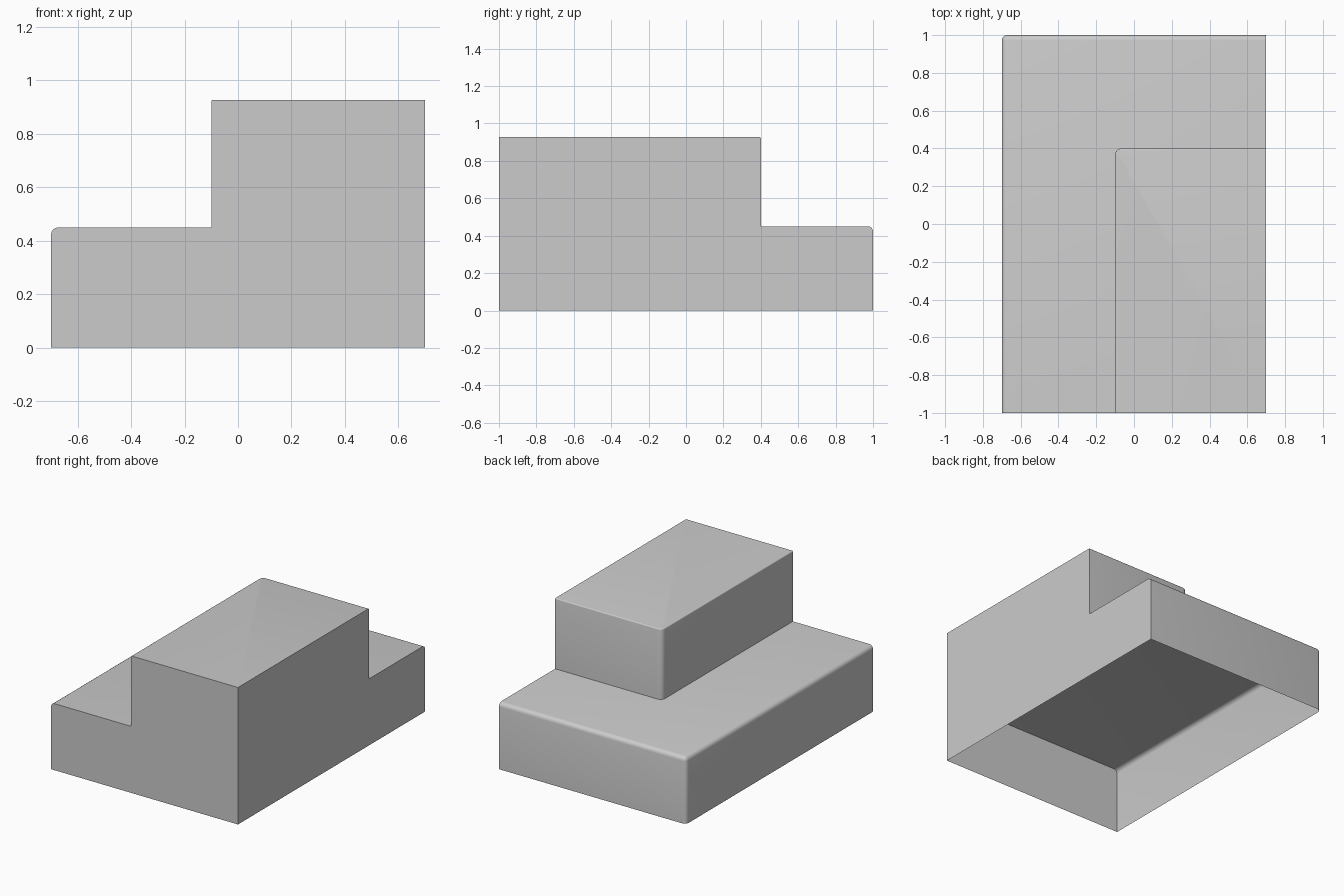
import bpy, bmesh, math

if "Cube" in bpy.data.objects:
    bpy.data.objects.remove(bpy.data.objects["Cube"])


def block(name, x0, x1, y0, y1, z0, z1, r_side, r_top, segments=4):
    """Open-bottomed block, rounded only along its left (-x) and back (+y) sides."""
    bm = bmesh.new()
    bmesh.ops.create_cube(bm, size=1)
    for v in bm.verts:
        v.co = (x1 if v.co.x > 0 else x0,
                y1 if v.co.y > 0 else y0,
                z1 if v.co.z > 0 else z0)

    def on_corner(e):
        # upright edge at the left back corner
        return all(v.co.x < x0 + 1e-4 and v.co.y > y1 - 1e-4 for v in e.verts)

    def on_top(e):
        # top edges that do not lie on the sharp right or front faces
        a, b = e.verts
        return (min(a.co.z, b.co.z) > z1 - 1e-4
                and min(a.co.x, b.co.x) < x1 - 1e-4
                and max(a.co.y, b.co.y) > y0 + 1e-4
                and len(e.link_faces) == 2
                and e.calc_face_angle() > 0.5)

    def bevel(edges, radius):
        bmesh.ops.bevel(bm, geom=edges, offset=radius, segments=segments,
                        profile=0.5, affect='EDGES')

    if abs(r_side - r_top) < 1e-6:
        bevel([e for e in bm.edges if on_corner(e) or on_top(e)], r_top)
    else:
        bevel([e for e in bm.edges if on_corner(e)], r_side)
        bm.normal_update()
        bevel([e for e in bm.edges if on_top(e)], r_top)

    # open underside
    bm.normal_update()
    bottom = [f for f in bm.faces if all(v.co.z < z0 + 1e-4 for v in f.verts)]
    bmesh.ops.delete(bm, geom=bottom, context='FACES')

    mesh = bpy.data.meshes.new(name)
    bm.to_mesh(mesh)
    bm.free()
    obj = bpy.data.objects.new(name, mesh)
    bpy.context.collection.objects.link(obj)
    bpy.ops.object.select_all(action='DESELECT')
    obj.select_set(True)
    bpy.context.view_layer.objects.active = obj
    bpy.ops.object.shade_smooth_by_angle(angle=math.radians(40))
    return obj


# Wide lower step, its top also closing the hollow underneath
block("lower_step", -0.7, 0.7, -1, 1, 0, 0.45, 0.028, 0.028)
# Upper step set into the front right corner
block("upper_step", -0.1, 0.7, -1, 0.4, 0.45, 0.927, 0.032, 0.007)
